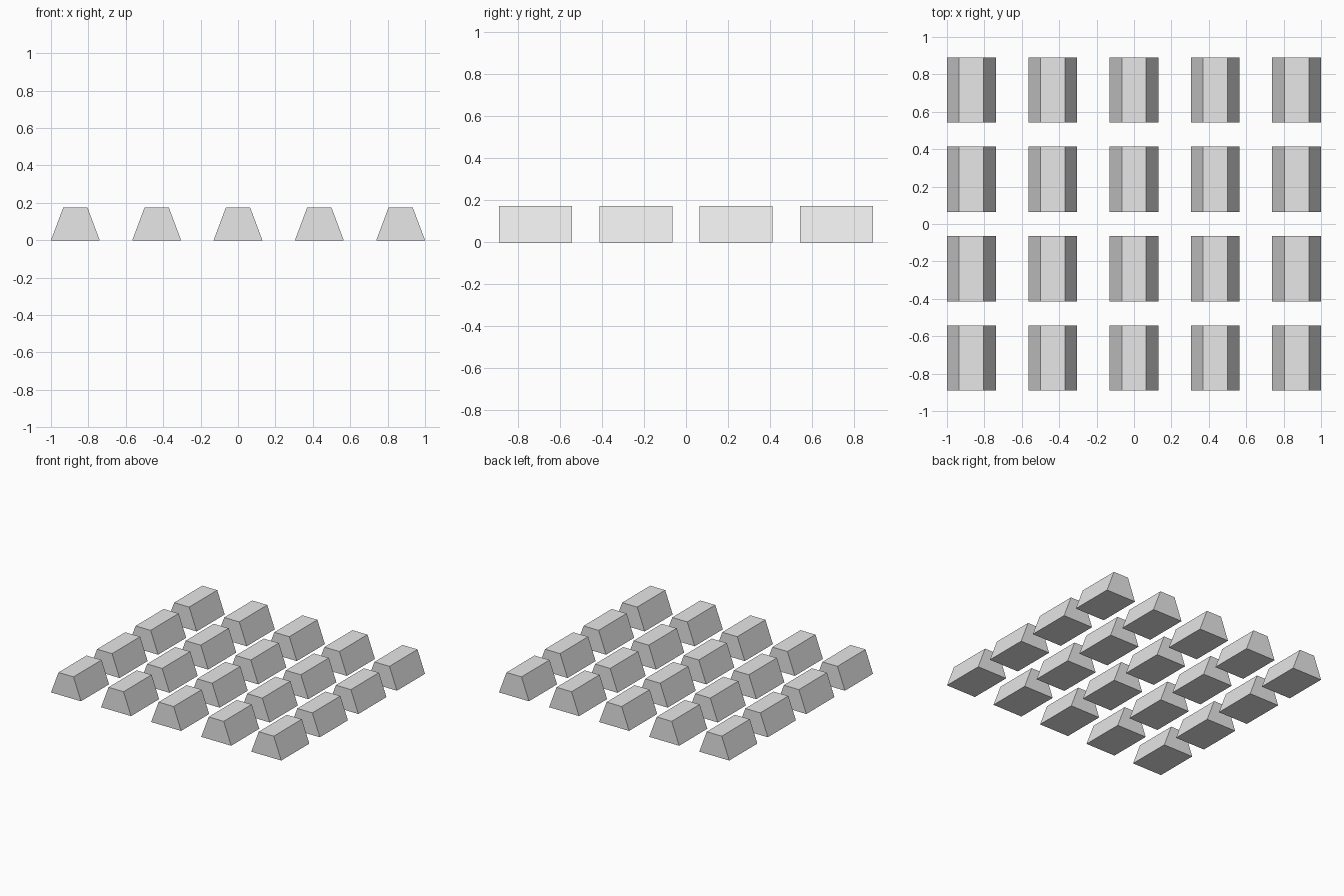
import bpy
import bmesh

cube = bpy.data.objects.get("Cube")
if cube:
    bpy.data.objects.remove(cube, do_unlink=True)

# Layout: everything is a multiple of one unit, 46 units wide in total
U = 2 / 46
COLUMNS, ROWS = 5, 4
PITCH_X, PITCH_Y = 10 * U, 11 * U
WIDTH, TOP_WIDTH, DEPTH, HEIGHT = 6 * U, 3 * U, 8 * U, 4 * U

grey = bpy.data.materials.new("light_grey")
grey.use_nodes = True
colour = (0.8, 0.8, 0.8, 1)
grey.diffuse_color = colour
grey.node_tree.nodes["Principled BSDF"].inputs["Base Color"].default_value = colour


def make_block_mesh():
    """Trapezoid prism: a box whose top is narrowed along x."""
    bm = bmesh.new()
    bmesh.ops.create_cube(bm, size=1)
    for v in bm.verts:
        is_top = v.co.z > 0
        v.co.x *= TOP_WIDTH if is_top else WIDTH
        v.co.y *= DEPTH
        v.co.z = HEIGHT if is_top else 0
    mesh = bpy.data.meshes.new("tapered_block")
    bm.to_mesh(mesh)
    bm.free()
    mesh.materials.append(grey)
    return mesh


# Grid of identical blocks sharing one mesh
block = make_block_mesh()
for row in range(ROWS):
    for col in range(COLUMNS):
        obj = bpy.data.objects.new(f"block_row{row + 1}_column{col + 1}", block)
        obj.location = ((col - (COLUMNS - 1) / 2) * PITCH_X,
                        (row - (ROWS - 1) / 2) * PITCH_Y, 0)
        bpy.context.collection.objects.link(obj)
